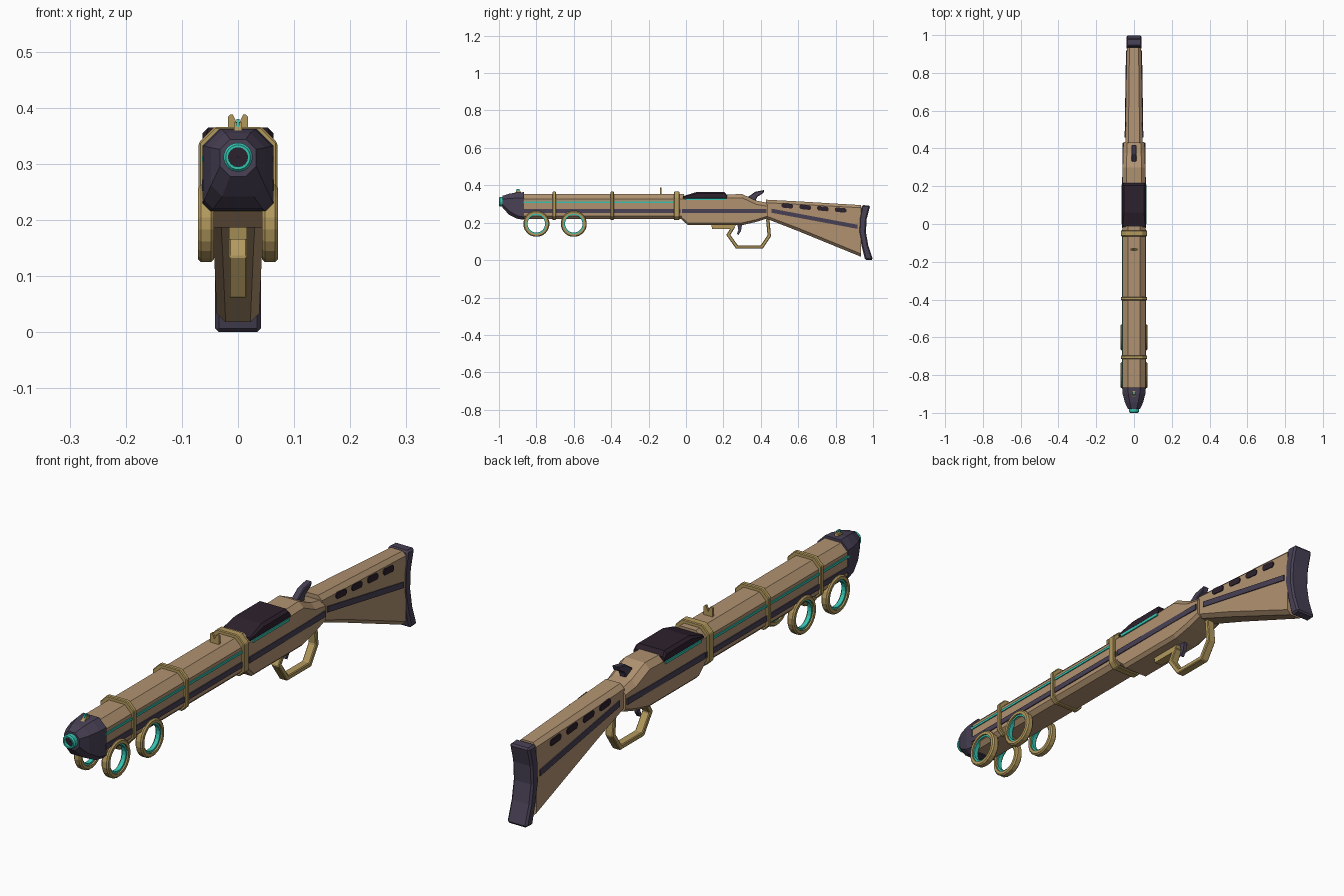
import bpy, bmesh, math
from mathutils import Vector

if "Cube" in bpy.data.objects:
    bpy.data.objects.remove(bpy.data.objects["Cube"], do_unlink=True)


def material(name, rgb):
    m = bpy.data.materials.new(name)
    m.use_nodes = True
    m.diffuse_color = (*rgb, 1)
    m.node_tree.nodes["Principled BSDF"].inputs["Base Color"].default_value = (*rgb, 1)
    return m


WOOD = material("tan wood", (0.44, 0.29, 0.165))
BRASS = material("brass", (0.45, 0.32, 0.11))
PURPLE = material("dark purple metal", (0.065, 0.052, 0.09))
BLACK = material("near black", (0.026, 0.015, 0.026))
TEAL = material("teal glow", (0.035, 0.55, 0.44))


def finish(name, verts, faces, mat, bevel=0):
    bm = bmesh.new()
    vs = [bm.verts.new(v) for v in verts]
    for f in faces:
        bm.faces.new([vs[i] for i in f])
    bmesh.ops.recalc_face_normals(bm, faces=bm.faces)
    mesh = bpy.data.meshes.new(name)
    bm.to_mesh(mesh)
    bm.free()
    mesh.materials.append(mat)
    ob = bpy.data.objects.new(name, mesh)
    bpy.context.collection.objects.link(ob)
    if bevel:
        mod = ob.modifiers.new("edge", "BEVEL")
        mod.width, mod.segments = bevel, 1
    return ob


def bridge(rings, n, closed=False):
    """Faces joining consecutive rings of n points, capped unless closed."""
    faces = []
    for r in range(rings if closed else rings - 1):
        a, b = r * n, (r + 1) % rings * n
        faces += [(a + i, a + (i + 1) % n, b + (i + 1) % n, b + i) for i in range(n)]
    if not closed:
        faces += [tuple(range(n)), tuple(range((rings - 1) * n, rings * n))]
    return faces


def loft(name, rows, mat, bevel=0):
    """Chamfered sections: y, half width, bottom, top, top chamfer, bottom chamfer."""
    verts = []
    for y, w, z0, z1, ct, cb in rows:
        right = [(w - cb, z0), (w, z0 + cb), (w, z1 - ct), (w - ct, z1)]
        verts += [(x, y, z) for x, z in right]
        verts += [(-x, y, z) for x, z in reversed(right)]
    return finish(name, verts, bridge(len(rows), 8), mat, bevel)


def extrude(name, pts, lo, hi, mat, axis="x", bevel=0):
    if axis == "x":
        verts = [(d, a, b) for d in (lo, hi) for a, b in pts]
    else:
        verts = [(a, d, b) for d in (lo, hi) for a, b in pts]
    return finish(name, verts, bridge(2, len(pts)), mat, bevel)


def lathe(name, center, section, mat, axis="x", n=20):
    """Spin a closed (radius, offset) section around an axis."""
    verts = []
    for i in range(n):
        t = 2 * math.pi * (i + 0.5) / n
        for r, d in section:
            c, s = r * math.cos(t), r * math.sin(t)
            verts.append(Vector(center) + Vector((d, c, s) if axis == "x" else (c, d, s)))
    return finish(name, verts, bridge(n, len(section), True), mat)


def side_plates(name, start, end, height, mat, cut=0.0):
    """Thin inlay on both flanks, between two (y, z, half width) points."""
    (y0, z0, w0), (y1, z1, w1) = start, end
    h, k = height / 2, cut / (y1 - y0)
    outline = [(0, -h + cut), (k, -h), (1 - k, -h), (1, -h + cut),
               (1, h - cut), (1 - k, h), (k, h), (0, h - cut)]
    if not cut:
        outline = [(0, -h), (1, -h), (1, h), (0, h)]
    for side, label in ((1, "left"), (-1, "right")):
        verts = [(side * (w0 + (w1 - w0) * t + d), y0 + (y1 - y0) * t, z0 + (z1 - z0) * t + o)
                 for d in (-0.004, 0.004) for t, o in outline]
        finish(f"{name}_{label}", verts, bridge(2, len(outline)), mat)


# Barrel housing with its inlays
loft("barrel_housing", [(y, 0.06, 0.22, 0.353, 0.027, 0.016) for y in (-0.88, -0.01)], WOOD)
side_plates("barrel_stripe", (-0.87, 0.262, 0.06), (-0.03, 0.262, 0.06), 0.02, PURPLE)
side_plates("barrel_glow_line", (-0.87, 0.309, 0.06), (-0.06, 0.309, 0.06), 0.009, TEAL)

# Brass bands
for name, y, half in (("front", -0.705, 0.009), ("middle", -0.395, 0.009), ("rear", -0.05, 0.015)):
    loft(f"{name}_band", [(y + s * half, 0.07, 0.214, 0.366, 0.028, 0.02) for s in (-1, 1)],
         BRASS, 0.003)

# Nose cap and muzzle
loft("nose_cap", [(-0.865, 0.063, 0.216, 0.363, 0.03, 0.014),
                  (-0.9, 0.06, 0.22, 0.362, 0.03, 0.016),
                  (-0.945, 0.048, 0.242, 0.355, 0.026, 0.02),
                  (-0.98, 0.032, 0.278, 0.344, 0.018, 0.018)], PURPLE)
lathe("muzzle_ring", (0, -0.975, 0.312),
      [(0.022, -0.025), (0.026, -0.02), (0.026, 0.02), (0.017, 0.02), (0.017, -0.025)], TEAL, "y")
lathe("muzzle_bore", (0, -0.97, 0.312),
      [(0.0175, -0.018), (0.0175, 0.02), (0.001, 0.02), (0.001, -0.018)], BLACK, "y")

# Two pairs of side hoops with glowing liners
for side, label in ((1, "left"), (-1, "right")):
    for y, place in ((-0.8, "front"), (-0.6, "rear")):
        at = (side * 0.057, y, 0.194)
        lathe(f"{place}_hoop_{label}", at,
              [(0.07, -0.009), (0.07, 0.009), (0.065, 0.014), (0.054, 0.014),
               (0.054, -0.014), (0.065, -0.014)], BRASS)
        lathe(f"{place}_hoop_liner_{label}", at,
              [(0.055, -0.008), (0.055, 0.008), (0.047, 0.008), (0.047, -0.008)], TEAL)

# Sights
extrude("rear_sight", [(-0.018, 0.35), (0.018, 0.35), (0.018, 0.384), (0.014, 0.388),
                       (0.009, 0.388), (0, 0.368), (-0.009, 0.388), (-0.014, 0.388),
                       (-0.018, 0.384)], -0.139, -0.13, BRASS, "y")
extrude("front_sight", [(-0.925, 0.352), (-0.88, 0.352), (-0.885, 0.37), (-0.9, 0.374)],
        -0.007, 0.007, BRASS)
extrude("front_sight_bead", [(-0.91, 0.366), (-0.89, 0.366), (-0.89, 0.38), (-0.905, 0.38)],
        -0.003, 0.003, TEAL)

# Receiver, top cover and hammer
loft("receiver", [(-0.025, 0.06, 0.218, 0.342, 0.02, 0.012),
                  (0.01, 0.06, 0.187, 0.345, 0.02, 0.012),
                  (0.3, 0.06, 0.187, 0.353, 0.02, 0.012),
                  (0.375, 0.058, 0.204, 0.318, 0.02, 0.012),
                  (0.435, 0.056, 0.223, 0.306, 0.018, 0.012)], WOOD)
side_plates("receiver_stripe", (-0.022, 0.262, 0.06), (0.43, 0.262, 0.057), 0.022, PURPLE)
loft("top_cover", [(-0.015, 0.063, 0.33, 0.342, 0.004, 0.002),
                   (0.06, 0.063, 0.33, 0.365, 0.01, 0.002),
                   (0.205, 0.063, 0.33, 0.365, 0.01, 0.002),
                   (0.218, 0.063, 0.33, 0.348, 0.006, 0.002)], BLACK)
side_plates("cover_glow_line", (0.0, 0.325, 0.061), (0.21, 0.325, 0.061), 0.01, TEAL)
extrude("hammer", [(0.32, 0.33), (0.345, 0.347), (0.37, 0.365), (0.42, 0.375),
                   (0.413, 0.358), (0.38, 0.338), (0.37, 0.31)], -0.013, 0.013, PURPLE, "x", 0.003)

# Trigger guard: a ribbon mitred along its path
path = [Vector(p) for p in ((0.255, 0.18), (0.226, 0.135), (0.272, 0.07), (0.405, 0.07),
                            (0.445, 0.13), (0.437, 0.22))]
outer, inner = [], []
for i, p in enumerate(path):
    a = (p - path[i - 1]).normalized() if i else (path[1] - p).normalized()
    b = (path[i + 1] - p).normalized() if i < len(path) - 1 else a
    tangent = (a + b).normalized()
    offset = Vector((tangent.y, -tangent.x)) * 0.009 / max(tangent.dot(a), 0.5)
    outer.append(p + offset)
    inner.append(p - offset)
verts = [(x, q.x, q.y) for o, i in zip(outer, inner)
         for x, q in ((-0.016, o), (0.016, o), (0.016, i), (-0.016, i))]
finish("trigger_guard", verts, bridge(len(path), 4), BRASS, 0.003)
extrude("guard_plate", [(0.135, 0.19), (0.14, 0.165), (0.25, 0.165), (0.27, 0.19)],
        -0.016, 0.016, BRASS)
extrude("trigger", [(0.275, 0.19), (0.3, 0.19), (0.294, 0.155), (0.28, 0.135), (0.272, 0.14),
                    (0.28, 0.16)], -0.007, 0.007, PURPLE)

# Stock, its inlays and the butt plate
loft("stock", [(0.428, 0.046, 0.222, 0.323, 0.016, 0.014),
               (0.6, 0.044, 0.155, 0.314, 0.016, 0.016),
               (0.935, 0.038, 0.018, 0.294, 0.014, 0.016)], WOOD)
side_plates("stock_stripe", (0.458, 0.264, 0.0455), (0.918, 0.178, 0.0385), 0.022, PURPLE)
for i in range(4):
    y, z, w = 0.542 + 0.095 * i, 0.29 - 0.0075 * i, 0.0448 - 0.0017 * i
    side_plates(f"stock_slot_{i + 1}", (y - 0.031, z + 0.003, w), (y + 0.031, z - 0.003, w - 0.001),
                0.024, BLACK, 0.007)
extrude("butt_plate", [(0.94, 0.294), (0.985, 0.292), (0.966, 0.22), (0.962, 0.15),
                       (0.974, 0.08), (1.0, 0.002), (0.958, 0.0), (0.938, 0.08),
                       (0.924, 0.15), (0.926, 0.22)], -0.041, 0.041, PURPLE, "x", 0.007)
